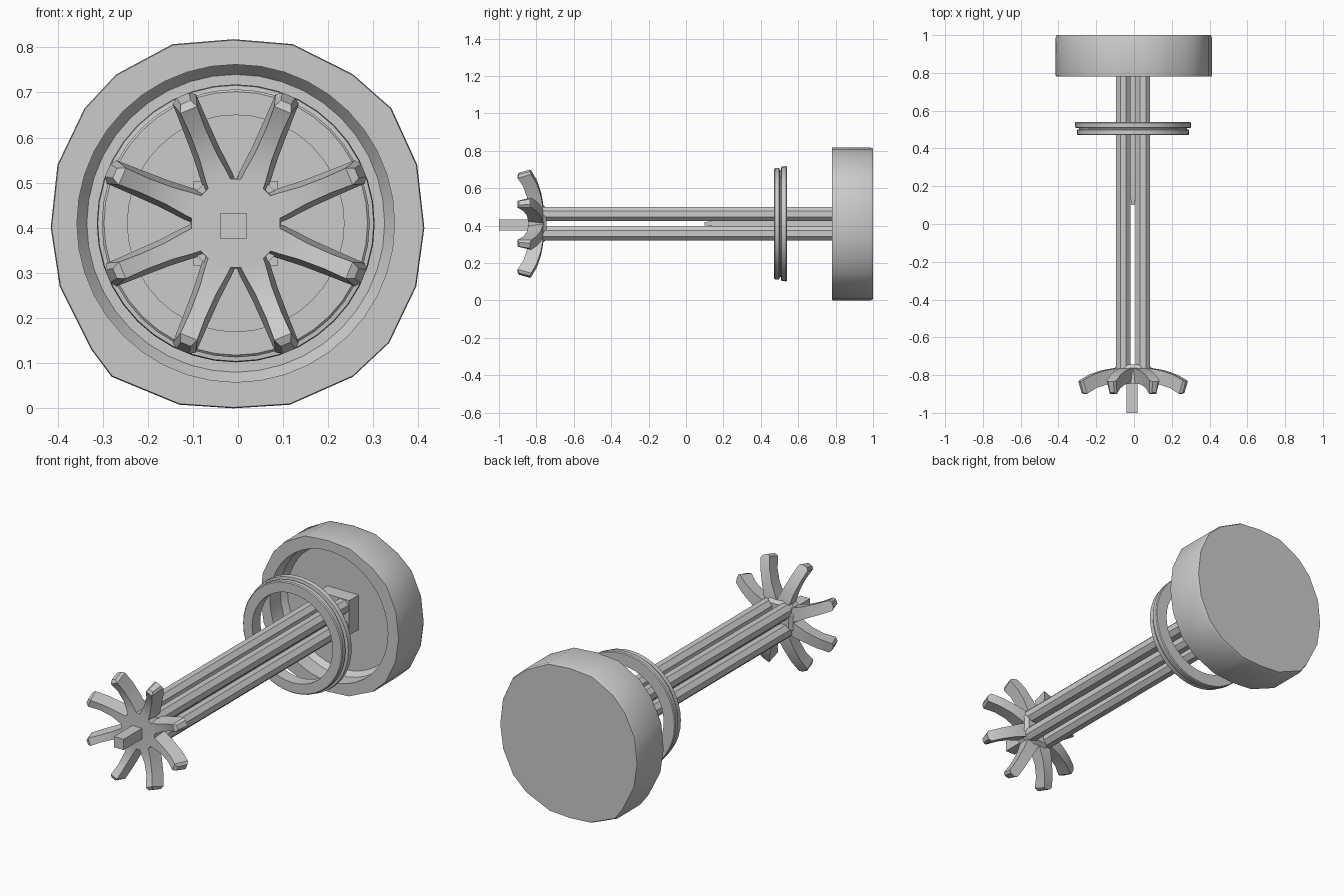
import bpy, bmesh
from math import sin, cos, pi, radians
from mathutils import Matrix

if "Cube" in bpy.data.objects:
    bpy.data.objects.remove(bpy.data.objects["Cube"])

CX, CZ = -0.005, 0.41      # shared axis running along y


def finish(name, bm, angle=30):
    bmesh.ops.recalc_face_normals(bm, faces=bm.faces)
    me = bpy.data.meshes.new(name)
    bm.to_mesh(me)
    bm.free()
    ob = bpy.data.objects.new(name, me)
    bpy.context.collection.objects.link(ob)
    bpy.ops.object.select_all(action='DESELECT')
    ob.select_set(True)
    bpy.context.view_layer.objects.active = ob
    bpy.ops.object.shade_smooth_by_angle(angle=radians(angle))
    return ob


def circle(r, y, n, turn=0.0, dx=0.0, dz=0.0):
    return [(CX + dx + r * cos(2 * pi * i / n + turn), y,
             CZ + dz + r * sin(2 * pi * i / n + turn)) for i in range(n)]


def loft(bm, loops, closed=False):
    """Skin equal-length loops; cap the ends or join last to first."""
    rows = [[bm.verts.new(p) for p in lp] for lp in loops]
    n = len(rows[0])
    pairs = list(zip(rows, rows[1:])) + ([(rows[-1], rows[0])] if closed else [])
    for a, b in pairs:
        for i in range(n):
            j = (i + 1) % n
            bm.faces.new((a[i], a[j], b[j], b[i]))
    if not closed:
        bm.faces.new(rows[0])
        bm.faces.new(rows[-1])


def solid(name, loops, closed=False, angle=30):
    bm = bmesh.new()
    loft(bm, loops, closed)
    return finish(name, bm, angle)


# Cap: faceted hand-cut outline outside, round recess in front
outline = [(.413, .40), (.397, .54), (.34, .665), (.255, .74), (.122, .807),
           (-.01, .818), (-.145, .807), (-.27, .74), (-.34, .665), (-.40, .54),
           (-.415, .40), (-.395, .27), (-.325, .13), (-.28, .07), (-.13, .008),
           (-.01, 0), (.115, .008), (.255, .07), (.335, .145), (.395, .27)]
dense = []
for p, q in zip(outline, outline[1:] + outline[:1]):
    dense += [p, ((p[0] + q[0]) / 2, (p[1] + q[1]) / 2)]


def cap_loop(s, y):
    return [(CX + (x - CX) * s, y, CZ + (z - CZ) * s) for x, z in dense]


solid("cap", [circle(.33, .90, 40), circle(.352, .87, 40), circle(.352, .78, 40),
              cap_loop(.995, .78), cap_loop(1, .79),
              cap_loop(1, .985), cap_loop(.985, 1.0)])

# Sealing ring: two flanges with a groove between them
ring_profile = [(.24, .47), (.292, .47), (.297, .475), (.297, .498), (.285, .502),
                (.285, .507), (.306, .510), (.308, .535), (.304, .54), (.24, .54)]
solid("sealing_ring", [circle(r, y, 40) for r, y in ring_profile], closed=True)

# Four long octagonal rods
for k, (sx, sz) in enumerate([(1, 1), (-1, 1), (-1, -1), (1, -1)]):
    loops = [circle(.041, y, 8, pi / 8, .052 * sx, .052 * sz) for y in (-.79, .905)]
    solid(f"rod_{k + 1}", loops)

# Core filling the rear gap between rods, and block seating them in the cap
solid("rod_core", [circle(.012, .10, 4, pi / 4), circle(.03, .2, 4, pi / 4),
                   circle(.03, .90, 4, pi / 4)])
solid("rod_socket", [circle(.132, y, 4, pi / 4) for y in (.82, .905)])

# Star: octagonal hub with eight forward-curving tapered prongs
bm = bmesh.new()
loft(bm, [circle(.09, -.745, 8, pi / 8), circle(.108, -.765, 8, pi / 8),
          circle(.106, -.845, 8, pi / 8)])
# front radius, front y, back radius, back y, front half width, back half width
sections = [(.05, -.845, .05, -.758, .030, .036), (.11, -.845, .11, -.765, .026, .036),
            (.16, -.850, .17, -.775, .020, .031), (.22, -.869, .24, -.797, .018, .029),
            (.272, -.900, .298, -.828, .020, .028)]
for k in range(8):
    rot = Matrix.Translation((CX, 0, CZ)) @ Matrix.Rotation(pi / 8 + k * pi / 4, 4, 'Y')
    loops = []
    for rf, yf, rb, yb, wf, wb in sections:
        pts = [(rf, yf, -wf), (rf, yf, wf), (rb, yb, wb), (rb, yb, -wb)]
        loops.append([rot @ Matrix.Translation(p).to_translation() for p in pts])
    # chamfered prong tip
    tip = [(.29, -.893, -.012), (.29, -.893, .012), (.307, -.835, .015), (.307, -.835, -.015)]
    loops.append([rot @ Matrix.Translation(p).to_translation() for p in tip])
    loft(bm, loops)
finish("star", bm)

# Square peg at the front end
solid("front_peg", [circle(.041, y, 4, pi / 4, -.005, -.006) for y in (-1.0, -.80)])
